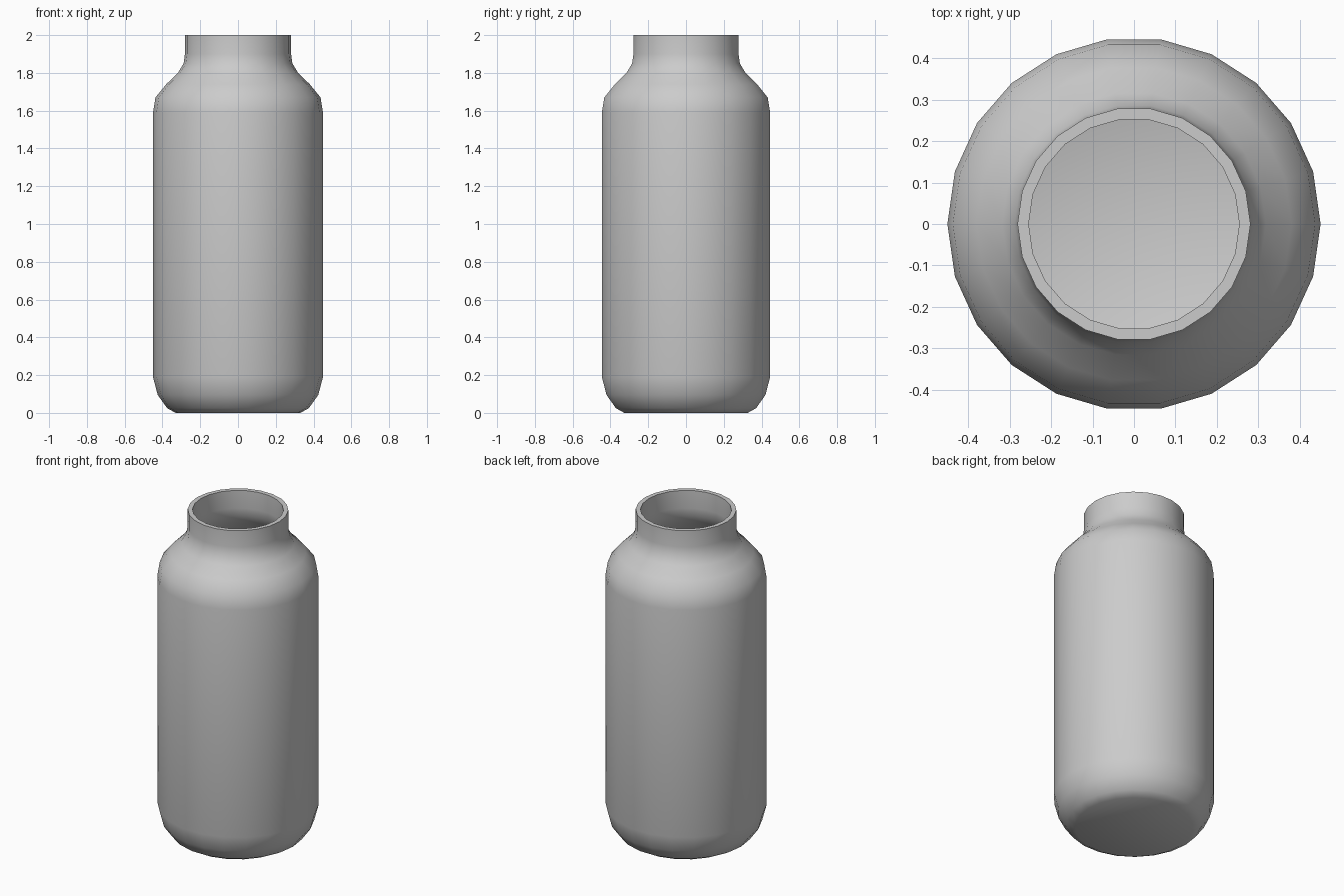
import bpy, bmesh, math

if "Cube" in bpy.data.objects:
    bpy.data.objects.remove(bpy.data.objects["Cube"])

SEGMENTS = 22
WALL = 0.028

# Outer profile (radius, height), base to rim
outer = [(0, 0), (0.33, 0), (0.375, 0.025), (0.425, 0.095), (0.45, 0.19),
         (0.45, 1.59), (0.437, 1.67), (0.38, 1.74), (0.318, 1.8),
         (0.288, 1.85), (0.281, 1.9), (0.281, 2.0)]

# Inner cavity follows the outside at wall thickness, rim to floor
inner = [(0.254, 2.0), (0.254, 1.89), (0.262, 1.84), (0.295, 1.78),
         (0.36, 1.715), (0.412, 1.655), (0.45 - WALL, 1.58),
         (0.45 - WALL, 0.19), (0.4, 0.105), (0.355, 0.045),
         (0.325, WALL), (0, WALL)]

# Lathe the profile around z
bm = bmesh.new()
verts = [bm.verts.new((r, 0, z)) for r, z in outer + inner]
edges = [bm.edges.new(pair) for pair in zip(verts, verts[1:])]
bmesh.ops.spin(bm, geom=verts + edges, cent=(0, 0, 0), axis=(0, 0, 1),
               angle=math.tau, steps=SEGMENTS, use_merge=False)
bmesh.ops.remove_doubles(bm, verts=bm.verts, dist=0.0005)
bmesh.ops.recalc_face_normals(bm, faces=bm.faces)
mesh = bpy.data.meshes.new("bottle")
bm.to_mesh(mesh)
bm.free()

bottle = bpy.data.objects.new("bottle", mesh)
bpy.context.collection.objects.link(bottle)
bpy.context.view_layer.objects.active = bottle
bottle.select_set(True)
bpy.ops.object.shade_smooth_by_angle(angle=math.radians(40))
